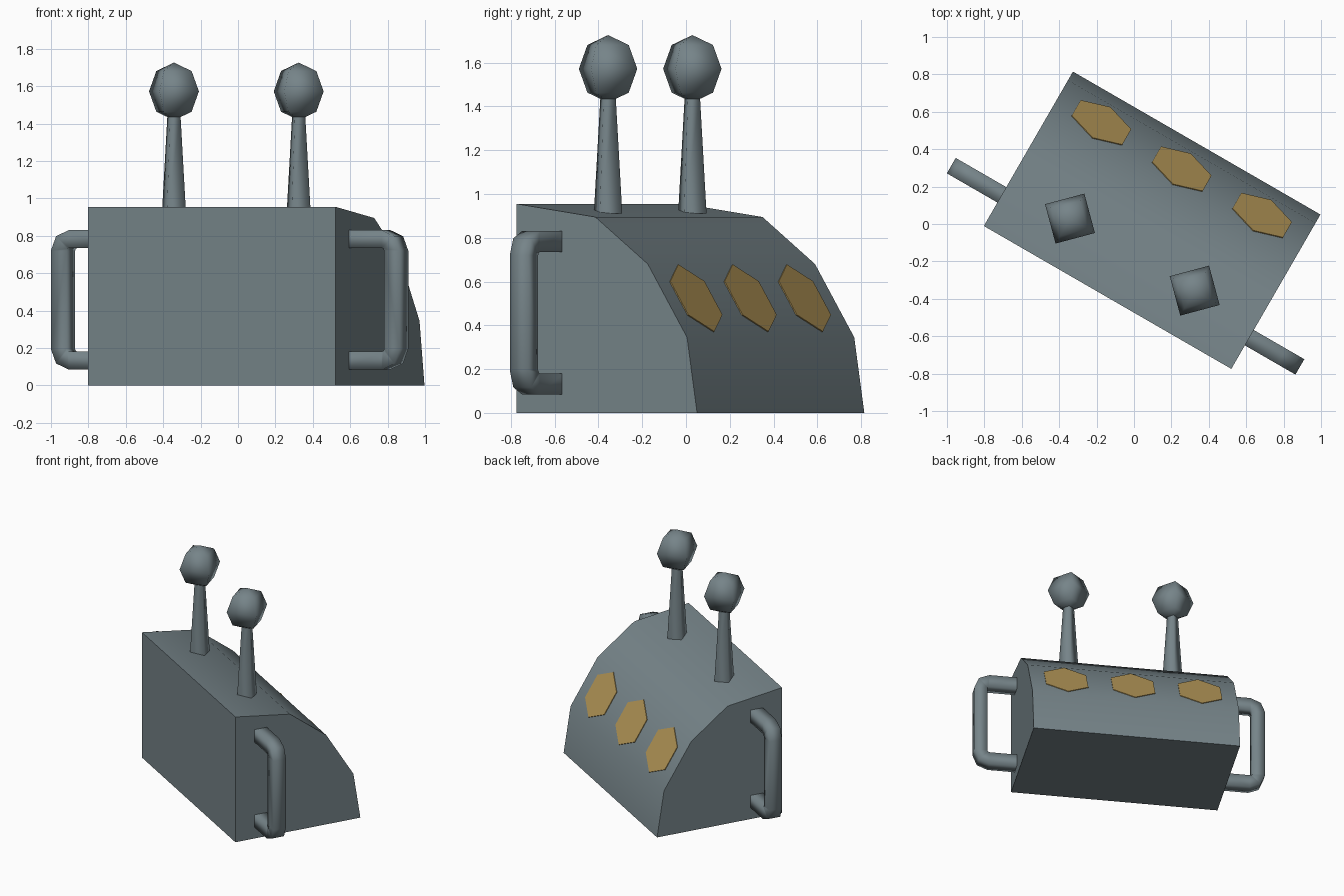
import bpy, bmesh, math
from mathutils import Matrix, Vector

if "Cube" in bpy.data.objects:
    bpy.data.objects.remove(bpy.data.objects["Cube"])

# whole model is turned 30 degrees about z
PLACE = Matrix.Translation((0.097, 0.02, 0)) @ Matrix.Rotation(math.radians(-30), 4, 'Z')
HALF = 0.764      # half body length
FRONT = -0.4765   # local y of the front face


def material(name, rgb):
    m = bpy.data.materials.new(name)
    m.diffuse_color = (*rgb, 1)
    m.use_nodes = True
    m.node_tree.nodes["Principled BSDF"].inputs["Base Color"].default_value = m.diffuse_color
    return m


GREY = material("blue_grey", (0.181, 0.231, 0.25))
AMBER = material("amber", (0.43, 0.29, 0.09))


def finish(name, bm, mat, angle=None):
    bmesh.ops.recalc_face_normals(bm, faces=bm.faces)
    me = bpy.data.meshes.new(name)
    bm.to_mesh(me)
    bm.free()
    me.transform(PLACE)
    me.materials.append(mat)
    ob = bpy.data.objects.new(name, me)
    bpy.context.collection.objects.link(ob)
    if angle:
        bpy.ops.object.select_all(action='DESELECT')
        ob.select_set(True)
        bpy.context.view_layer.objects.active = ob
        bpy.ops.object.shade_smooth_by_angle(angle=math.radians(angle))
    return ob


# body: side profile with rounded back, extruded along its length
profile = [(0, 0), (0, 0.955), (0.416, 0.895), (0.693, 0.68), (0.90, 0.345), (0.953, 0)]
bm = bmesh.new()
face = bm.faces.new([bm.verts.new((-HALF, FRONT + v, z)) for v, z in profile])
ext = bmesh.ops.extrude_face_region(bm, geom=[face])
bmesh.ops.translate(bm, vec=(2 * HALF, 0, 0),
                    verts=[g for g in ext['geom'] if isinstance(g, bmesh.types.BMVert)])
finish("body", bm, GREY, 40)

# handles: square tube with two-step bends at each end of the body
MID_Z = 0.4575


def handle(name, side):
    out, inn, cu, cz = 0.11, 0.015, 0.966, 0.72
    half = [((HALF - 0.01, cz + out), (HALF - 0.01, cz + inn))]
    for a in (90, 45, 0):
        c, s = math.cos(math.radians(a)), math.sin(math.radians(a))
        half.append(((cu + out * c, cz + out * s), (cu + inn * c, cz + inn * s)))
    lower = [tuple((u, 2 * MID_Z - z) for u, z in pair) for pair in reversed(half)]
    bm = bmesh.new()
    rings = []
    for (ou, oz), (iu, iz) in half + lower:
        corners = [(ou, -1, oz), (ou, 1, oz), (iu, 1, iz), (iu, -1, iz)]
        rings.append([bm.verts.new((side * u, -0.284 + 0.0475 * w, z)) for u, w, z in corners])
    for a, b in zip(rings, rings[1:]):
        for i in range(4):
            j = (i + 1) % 4
            bm.faces.new((a[i], a[j], b[j], b[i]))
    finish(name, bm, GREY, 180)


for label, side in (("left", -1), ("right", 1)):
    handle(label + "_handle", side)

    # knob stalk: four-sided taper
    x, y = side * 0.385, -0.212
    bm = bmesh.new()
    rings = [[bm.verts.new((x + r * math.cos(i * math.pi / 2),
                            y + r * math.sin(i * math.pi / 2), z)) for i in range(4)]
             for r, z in ((0.075, 0.91), (0.04, 1.45))]
    for i in range(4):
        j = (i + 1) % 4
        bm.faces.new((rings[0][i], rings[0][j], rings[1][j], rings[1][i]))
    finish(label + "_stalk", bm, GREY, 180)

    # knob: four-sided ball
    bm = bmesh.new()
    bmesh.ops.create_uvsphere(bm, u_segments=4, v_segments=4, radius=0.154,
                              matrix=Matrix.Translation((x, y, 1.572)))
    finish(label + "_knob", bm, GREY, 180)

# hexagonal lamps: thin plates lying on the sloping back facet
slope = Vector((0, 0.207, -0.335)).normalized()
normal = Vector((0, 0.335, 0.207)).normalized()
for k, label in zip((-1, 0, 1), ("left", "middle", "right")):
    centre = Vector((k * 0.496, FRONT + 0.7905, 0.5225)) + normal * 0.005
    bm = bmesh.new()
    bm.faces.new([bm.verts.new(centre + 0.18 * (slope * math.cos(i * math.pi / 3)
                  - Vector((1, 0, 0)) * math.sin(i * math.pi / 3))) for i in range(6)])
    bm.normal_update()
    f = bm.faces[:][0]
    if f.normal.dot(normal) < 0:
        f.normal_flip()
    ext = bmesh.ops.extrude_face_region(bm, geom=[f], use_keep_orig=True)
    bmesh.ops.translate(bm, vec=normal * -0.006,
                        verts=[g for g in ext['geom'] if isinstance(g, bmesh.types.BMVert)])
    finish(label + "_lamp", bm, AMBER)
